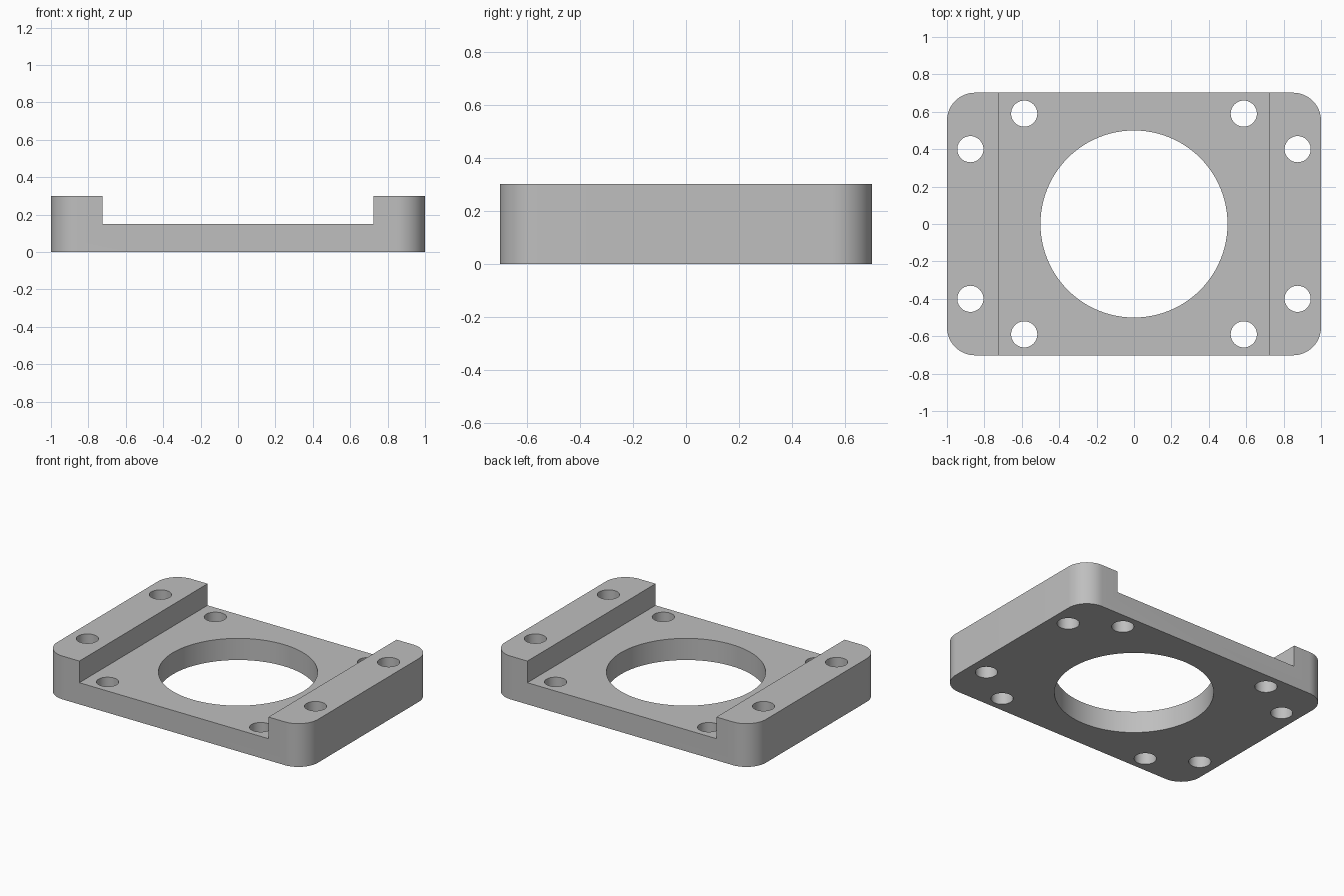
import bpy
import bmesh
import math

default = bpy.data.objects.get("Cube")
if default:
    bpy.data.objects.remove(default, do_unlink=True)

HALF_X, HALF_Y, HEIGHT = 1.0, 0.702, 0.3
CORNER_RADIUS = 0.15
CHANNEL_HALF, FLOOR = 0.725, 0.15
BORE_RADIUS, HOLE_RADIUS = 0.5, 0.07

grey = bpy.data.materials.new("machined_grey")
grey.use_nodes = True
colour = (0.52, 0.52, 0.52, 1)
grey.diffuse_color = colour
grey.node_tree.nodes["Principled BSDF"].inputs["Base Color"].default_value = colour


def link_mesh(name, bm):
    mesh = bpy.data.meshes.new(name)
    bm.to_mesh(mesh)
    bm.free()
    mesh.materials.append(grey)
    obj = bpy.data.objects.new(name, mesh)
    bpy.context.collection.objects.link(obj)
    return obj


def box(bm, size, centre):
    verts = bmesh.ops.create_cube(bm, size=1)["verts"]
    bmesh.ops.scale(bm, vec=size, verts=verts)
    bmesh.ops.translate(bm, vec=centre, verts=verts)


def cut(target, name, bm):
    cutter = link_mesh(name, bm)
    cutter.hide_render = True
    mod = target.modifiers.new(name, "BOOLEAN")
    mod.operation = "DIFFERENCE"
    mod.solver = "EXACT"
    mod.object = cutter
    bpy.context.view_layer.objects.active = target
    bpy.ops.object.modifier_apply(modifier=mod.name)
    bpy.data.objects.remove(cutter, do_unlink=True)


# Block with rounded vertical corners
bm = bmesh.new()
box(bm, (2 * HALF_X, 2 * HALF_Y, HEIGHT), (0, 0, HEIGHT / 2))
uprights = [e for e in bm.edges
            if abs(e.verts[0].co.z - e.verts[1].co.z) > HEIGHT / 2]
bmesh.ops.bevel(bm, geom=uprights, offset=CORNER_RADIUS, segments=16,
                profile=0.5, affect="EDGES")
plate = link_mesh("mounting_plate", bm)

# Channel between the two raised rails
bm = bmesh.new()
box(bm, (2 * CHANNEL_HALF, 2, 1), (0, 0, FLOOR + 0.5))
cut(plate, "channel_cutter", bm)

# Central bore and the eight bolt holes
holes = [(0, 0, BORE_RADIUS, 96)]
for sx in (-1, 1):
    for sy in (-1, 1):
        holes.append((sx * 0.587, sy * 0.59, HOLE_RADIUS, 40))
        holes.append((sx * 0.875, sy * 0.4, HOLE_RADIUS, 40))
bm = bmesh.new()
for x, y, radius, sides in holes:
    verts = bmesh.ops.create_cone(bm, cap_ends=True, segments=sides,
                                  radius1=radius, radius2=radius, depth=1)["verts"]
    bmesh.ops.translate(bm, vec=(x, y, 0), verts=verts)
cut(plate, "hole_cutter", bm)

# Smooth curved walls, crisp edges
bpy.ops.object.select_all(action="DESELECT")
plate.select_set(True)
bpy.context.view_layer.objects.active = plate
bpy.ops.object.shade_smooth_by_angle(angle=math.radians(30))
